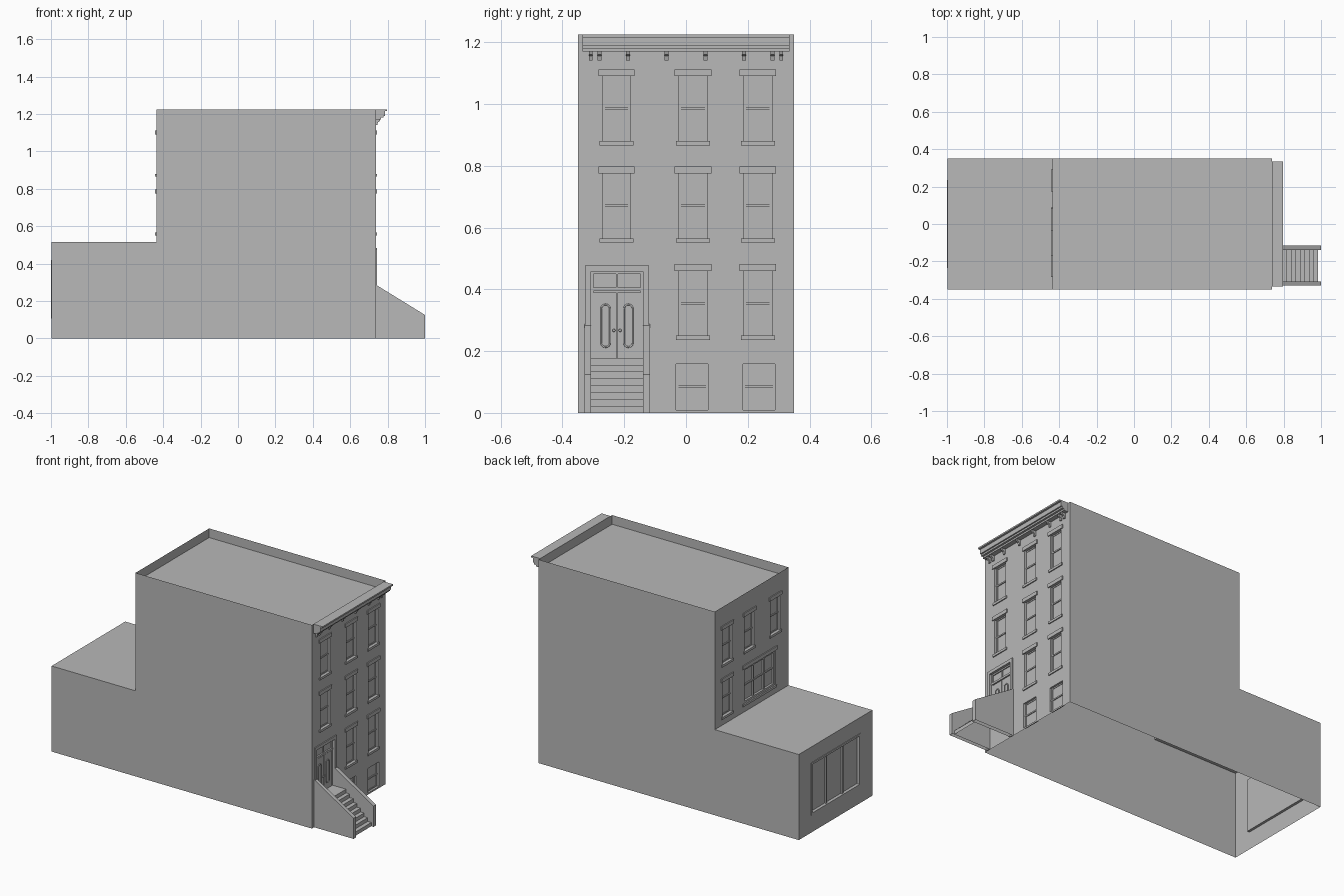
import bpy, bmesh, math
from mathutils import Vector

if "Cube" in bpy.data.objects:
    bpy.data.objects.remove(bpy.data.objects["Cube"])

stone = bpy.data.materials.new("plain grey")
stone.use_nodes = True
GREY = (0.48, 0.48, 0.48, 1)
stone.diffuse_color = GREY
stone.node_tree.nodes["Principled BSDF"].inputs["Base Color"].default_value = GREY


def finish(name, bm):
    mesh = bpy.data.meshes.new(name)
    bm.to_mesh(mesh)
    bm.free()
    mesh.materials.append(stone)
    obj = bpy.data.objects.new(name, mesh)
    bpy.context.collection.objects.link(obj)
    return obj


def face(bm, points, normal):
    f = bm.faces.new([bm.verts.new(p) for p in points])
    f.normal_update()
    if f.normal.dot(Vector(normal)) < 0:
        f.normal_flip()


def add_box(bm, x, y, z):
    """Box from three (low, high) ranges."""
    verts = bmesh.ops.create_cube(bm, size=1)["verts"]
    for v in verts:
        v.co = [r[0] + (c + 0.5) * (r[1] - r[0]) for r, c in zip((x, y, z), v.co)]


def prism(name, profile, y0, y1, open_bottom=False):
    """Extrude an (x, z) profile along y."""
    bm = bmesh.new()
    base = bm.faces.new([bm.verts.new((x, y0, z)) for x, z in profile])
    ext = bmesh.ops.extrude_face_region(bm, geom=[base], use_keep_orig=True)
    for v in ext["geom"]:
        if isinstance(v, bmesh.types.BMVert):
            v.co.y = y1
    bmesh.ops.recalc_face_normals(bm, faces=bm.faces)
    if open_bottom:
        low = [f for f in bm.faces if all(v.co.z < 0.001 for v in f.verts)]
        bmesh.ops.delete(bm, geom=low, context="FACES")
    return finish(name, bm)


def wall(name, x, side, z_range, holes, depth):
    """Flat wall facing along x, with recessed openings (y0, y1, z0, z1)."""
    bm = bmesh.new()
    ys = sorted({-W, W, *[h[0] for h in holes], *[h[1] for h in holes]})
    zs = sorted({*z_range, *[h[2] for h in holes], *[h[3] for h in holes]})
    for a, b in zip(ys, ys[1:]):
        for c, d in zip(zs, zs[1:]):
            my, mz = (a + b) / 2, (c + d) / 2
            if not any(h[0] < my < h[1] and h[2] < mz < h[3] for h in holes):
                face(bm, [(x, a, c), (x, b, c), (x, b, d), (x, a, d)], (side, 0, 0))
    back = x - side * depth
    for a, b, c, d in holes:
        face(bm, [(back, a, c), (back, b, c), (back, b, d), (back, a, d)], (side, 0, 0))
        for y, n in ((a, 1), (b, -1)):
            face(bm, [(x, y, c), (back, y, c), (back, y, d), (x, y, d)], (0, n, 0))
        for z, n in ((c, 1), (d, -1)):
            face(bm, [(x, a, z), (back, a, z), (back, b, z), (x, b, z)], (0, 0, n))
    bmesh.ops.remove_doubles(bm, verts=bm.verts, dist=0.0001)
    return finish(name, bm)


def frame(bm, x, hole, t, bottom=True):
    """Rectangular frame of bar width t inside a hole."""
    a, b, c, d = hole
    add_box(bm, x, (a, a + t), (c, d))
    add_box(bm, x, (b - t, b), (c, d))
    add_box(bm, x, (a + t, b - t), (d - t, d))
    if bottom:
        add_box(bm, x, (a + t, b - t), (c, c + t))


def sash(bm, x, side, hole, depth):
    """Thin double-hung sash with a middle rail."""
    back = x - side * depth
    a, b, c, d = hole
    mid = (c + d) / 2
    frame(bm, sorted((back, back + side * 0.003)), hole, 0.007)
    add_box(bm, sorted((back, back + side * 0.005)), (a, b), (mid - 0.004, mid + 0.004))


def trim(bm, x, side, hole):
    """Projecting lintel and sill."""
    a, b, c, d = hole
    add_box(bm, sorted((x, x + side * 0.006)), (a - 0.014, b + 0.014), (d, d + 0.022))
    add_box(bm, sorted((x, x + side * 0.006)), (a - 0.010, b + 0.010), (c - 0.014, c))


W, TOP, LOW = 0.35, 1.225, 0.515
FRONT, MID, REAR = 0.737, -0.437, -0.996
DEPTH = 0.015

# Opening layout
columns = [(-0.27, -0.18), (-0.023, 0.068), (0.188, 0.278)]
rows = [(0.88, 1.09), (0.565, 0.775), (0.25, 0.46)]
front_windows = [(*c, *r) for r in rows for c in columns
                 if not (r[0] < 0.3 and c[0] < -0.2)]
basement = [(-0.032, 0.071, 0.01, 0.158), (0.184, 0.288, 0.01, 0.158)]
door = (-0.308, -0.139, 0.178, 0.458)
rear_windows = [(*c, *rows[0]) for c in columns] + [(*columns[2], *rows[1])]
wide_window = (-0.225, 0.075, *rows[1])
garden_window = (-0.235, 0.235, 0.105, 0.42)

# Facades, open underneath like the shell
wall("front_wall", FRONT, 1, (0, TOP), front_windows + basement + [door], DEPTH)
wall("upper_rear_wall", MID, -1, (LOW, TOP), rear_windows + [wide_window], DEPTH)
wall("lower_rear_wall", REAR, -1, (0, LOW), [garden_window], DEPTH)

# Side walls, lower roof and sunken main roof
bm = bmesh.new()
outline = [(REAR, 0), (FRONT, 0), (FRONT, TOP), (MID, TOP), (MID, LOW), (REAR, LOW)]
for s in (-1, 1):
    face(bm, [(x, s * W, z) for x, z in outline], (0, s, 0))
face(bm, [(REAR, -W, LOW), (MID, -W, LOW), (MID, W, LOW), (REAR, W, LOW)], (0, 0, 1))
finish("side_walls", bm)

bm = bmesh.new()
face(bm, [(MID, -W, TOP), (FRONT, -W, TOP), (FRONT, W, TOP), (MID, W, TOP)], (0, 0, 1))
bm.faces.ensure_lookup_table()
roof = bm.faces[0]
bmesh.ops.inset_region(bm, faces=[roof], thickness=0.047)
well = bmesh.ops.extrude_face_region(bm, geom=[roof])
bmesh.ops.translate(bm, vec=(0, 0, -0.055),
                    verts=[v for v in well["geom"] if isinstance(v, bmesh.types.BMVert)])
bmesh.ops.delete(bm, geom=[f for f in bm.faces if f == roof], context="FACES")
finish("roof_with_parapet", bm)

# Sashes, lintels and sills
bm = bmesh.new()
for h in front_windows + basement:
    sash(bm, FRONT, 1, h, DEPTH)
for h in rear_windows:
    sash(bm, MID, -1, h, DEPTH)
finish("window_sashes", bm)
bm = bmesh.new()
for h in front_windows:
    trim(bm, FRONT, 1, h)
for h in rear_windows + [wide_window]:
    trim(bm, MID, -1, h)
finish("lintels_and_sills", bm)

# Three-part rear windows
bm = bmesh.new()
for x, h, lip in ((MID, wide_window, -0.002), (REAR, garden_window, 0.004)):
    a, b, c, d = h
    frame(bm, (x - lip, x + DEPTH), h, 0.012)
    for i in (1, 2):
        y = a + (b - a) * i / 3
        add_box(bm, (x + 0.005, x + DEPTH), (y - 0.006, y + 0.006), (c, d))
a, b, c, d = wide_window
add_box(bm, (MID + 0.008, MID + DEPTH), (a, b), (0.665, 0.673))
finish("wide_window_frames", bm)

# Door surround, transom, leaves and knobs
bm = bmesh.new()
frame(bm, (FRONT, FRONT + 0.006), (-0.327, -0.12, 0, 0.477), 0.019, bottom=False)
finish("door_surround", bm)
back = FRONT - DEPTH
centre = (door[0] + door[1]) / 2
bm = bmesh.new()
frame(bm, (back, back + 0.006), door, 0.008, bottom=False)
add_box(bm, (back, back + 0.009), (door[0], door[1]), (0.394, 0.406))
add_box(bm, (back, back + 0.005), (centre - 0.003, centre + 0.003), (0.406, 0.452))
for s in (-1, 1):
    add_box(bm, (back, back + 0.005),
            sorted((centre + s * 0.002, centre + s * 0.077)), (0.178, 0.39))
    knob = bmesh.ops.create_uvsphere(bm, u_segments=10, v_segments=6, radius=0.005)
    bmesh.ops.translate(bm, verts=knob["verts"], vec=(back + 0.009, centre + s * 0.01, 0.267))
finish("double_door", bm)

# Rounded mouldings around the door glass
for s, label in ((-1, "right"), (1, "left")):
    curve = bpy.data.curves.new("glass_moulding", "CURVE")
    curve.dimensions = "3D"
    curve.bevel_depth = 0.003
    curve.bevel_resolution = 1
    spline = curve.splines.new("POLY")
    spline.points.add(17)
    for i, p in enumerate(spline.points):
        half, k = divmod(i, 9)
        t = math.pi * (half + k / 8)
        z = 0.282 + (-0.055 if half else 0.055) + 0.014 * math.sin(t)
        p.co = (back + 0.006, centre + s * 0.037 + 0.014 * math.cos(t), z, 1)
    spline.use_cyclic_u = True
    curve.materials.append(stone)
    bpy.context.collection.objects.link(bpy.data.objects.new(label + "_glass_moulding", curve))

# Stepped cornice with brackets
prism("cornice", [(FRONT, 1.17), (0.765, 1.17), (0.765, 1.18), (0.777, 1.18), (0.777, 1.19),
                  (0.785, 1.19), (0.785, 1.216), (0.797, 1.216), (0.797, TOP),
                  (FRONT, TOP)], -0.335, 0.335)
for i, y in enumerate((0.308, 0.28, 0.188, 0.063)):
    for s in (-1, 1):
        prism(f"cornice_bracket_{i}", [(FRONT, 1.14), (0.744, 1.14), (0.748, 1.155), (0.757, 1.16),
                                       (0.762, 1.175), (FRONT, 1.175)],
              s * y - 0.006, s * y + 0.006)

# Stoop: sloping side walls and open-backed steps
for name, a, b in (("right", -0.329, -0.307), ("left", -0.139, -0.116)):
    prism(name + "_stoop_wall", [(FRONT, 0), (1.0, 0), (1.0, 0.125), (FRONT, 0.287)],
          a, b, open_bottom=True)
bm = bmesh.new()
steps, tread, rise = 8, 0.024, 0.178 / 8
ya, yb = door[0], door[1]
for i in range(steps):
    x, z = 0.985 - i * tread, i * rise
    end = x - tread if i < steps - 1 else FRONT
    face(bm, [(x, ya, z), (x, yb, z), (x, yb, z + rise), (x, ya, z + rise)], (1, 0, 0))
    face(bm, [(x, ya, z + rise), (x, yb, z + rise), (end, yb, z + rise), (end, ya, z + rise)],
         (0, 0, 1))
bmesh.ops.remove_doubles(bm, verts=bm.verts, dist=0.0001)
finish("steps", bm)
